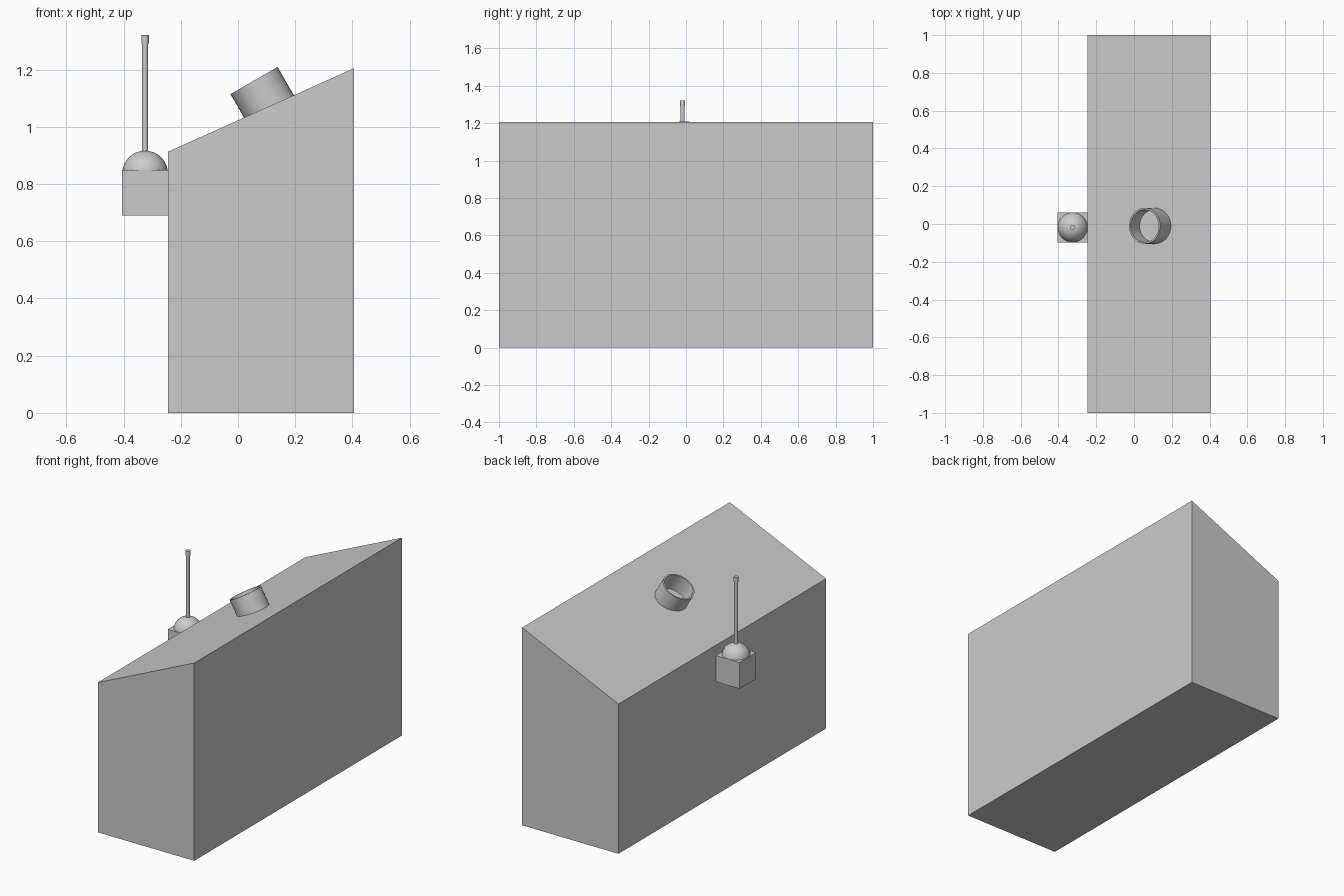
import bpy, bmesh, math
from mathutils import Matrix, Vector

if "Cube" in bpy.data.objects:
    bpy.data.objects.remove(bpy.data.objects["Cube"])


def add_object(name, bm, smooth=False):
    bmesh.ops.recalc_face_normals(bm, faces=bm.faces)
    me = bpy.data.meshes.new(name)
    bm.to_mesh(me)
    bm.free()
    ob = bpy.data.objects.new(name, me)
    bpy.context.collection.objects.link(ob)
    if smooth:
        bpy.ops.object.select_all(action='DESELECT')
        ob.select_set(True)
        bpy.context.view_layer.objects.active = ob
        bpy.ops.object.shade_smooth_by_angle(angle=math.radians(35))
    return ob


def extrude_profile(name, pts, y0, y1):
    """Extrude an (x, z) outline along y."""
    bm = bmesh.new()
    face = bm.faces.new([bm.verts.new((x, y0, z)) for x, z in pts])
    ext = bmesh.ops.extrude_face_region(bm, geom=[face])
    bmesh.ops.translate(bm, vec=(0, y1 - y0, 0),
                        verts=[g for g in ext['geom'] if isinstance(g, bmesh.types.BMVert)])
    return add_object(name, bm)


def cylinder(name, x, y, z0, z1, r):
    bm = bmesh.new()
    bmesh.ops.create_cone(bm, cap_ends=True, segments=32, radius1=r, radius2=r, depth=z1 - z0,
                          matrix=Matrix.Translation((x, y, (z0 + z1) / 2)))
    return add_object(name, bm, True)


# Console body with a sloping top
extrude_profile("console_body", [(-0.245, 0), (0.405, 0), (0.405, 1.205), (-0.245, 0.913)], -1, 1)

# Lever box on the low side
SX, SY = -0.325, -0.018
extrude_profile("lever_box", [(-0.405, 0.69), (-0.245, 0.69), (-0.245, 0.85), (-0.405, 0.85)],
                SY - 0.08, SY + 0.08)

# Ball joint, lever and its tip
bm = bmesh.new()
bmesh.ops.create_uvsphere(bm, u_segments=32, v_segments=16, radius=0.08,
                          matrix=Matrix.Translation((SX, SY, 0.837)))
add_object("lever_ball", bm, True)
cylinder("lever_stick", SX, SY, 0.85, 1.30, 0.0105)
cylinder("lever_tip", SX, SY, 1.292, 1.322, 0.013)

# Open tube standing in the sloping top, tilted 30 degrees
R, WALL, LENGTH, N = 0.095, 0.009, 0.125, 32
place = (Matrix.Translation((0.056, -0.01, 1.162))
         @ Matrix.Rotation(math.radians(-30), 4, 'Y'))
bm = bmesh.new()
section = [(R, 0), (R, -LENGTH), (R - WALL, -LENGTH), (R - WALL, 0)]
rings = [[bm.verts.new(place @ Vector((r * math.cos(a), r * math.sin(a), z))) for r, z in section]
         for a in (2 * math.pi * i / N for i in range(N))]
for i in range(N):
    a, b = rings[i], rings[(i + 1) % N]
    for k in range(4):
        m = (k + 1) % 4
        bm.faces.new((a[k], a[m], b[m], b[k]))
add_object("tilted_tube", bm, True)
